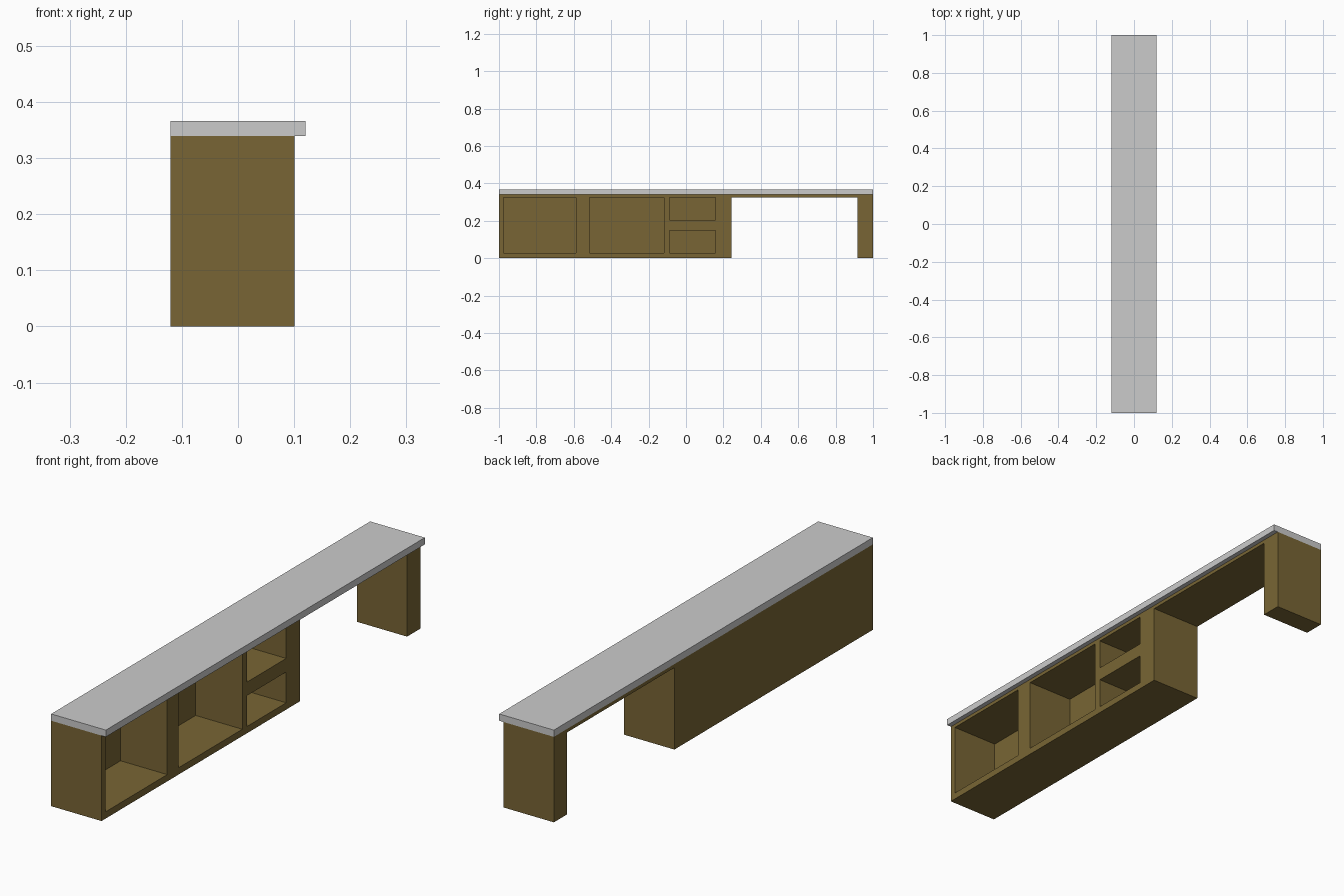
import bpy, bmesh

if "Cube" in bpy.data.objects:
    bpy.data.objects.remove(bpy.data.objects["Cube"])

BACK, FRONT = -0.12, 0.101     # carcass depth along x
TOP_Z, SLAB_Z = 0.339, 0.366   # underside and top of the worktop
UNDER = 0.325                  # underside of the bridge, top of the openings


def link(name, bm):
    mesh = bpy.data.meshes.new(name)
    bm.to_mesh(mesh)
    bm.free()
    obj = bpy.data.objects.new(name, mesh)
    bpy.context.collection.objects.link(obj)
    return obj


def box(name, x0, x1, y0, y1, z0, z1):
    bm = bmesh.new()
    bmesh.ops.create_cube(bm, size=1)
    for v in bm.verts:
        v.co.x = x1 if v.co.x > 0 else x0
        v.co.y = y1 if v.co.y > 0 else y0
        v.co.z = z1 if v.co.z > 0 else z0
    return link(name, bm)


def extruded_profile(name, outline, x0, x1):
    bm = bmesh.new()
    face = bm.faces.new([bm.verts.new((x0, y, z)) for y, z in outline])
    side = bmesh.ops.extrude_face_region(bm, geom=[face])
    verts = [g for g in side["geom"] if isinstance(g, bmesh.types.BMVert)]
    bmesh.ops.translate(bm, verts=verts, vec=(x1 - x0, 0, 0))
    bmesh.ops.recalc_face_normals(bm, faces=bm.faces)
    return link(name, bm)


# Worktop, overhanging the open side
box("worktop", -0.12, 0.12, -1, 1, TOP_Z, SLAB_Z)

# Wooden carcass: cabinet, thin bridge and end leg in one profile
carcass = extruded_profile("cabinet_carcass", [
    (-1, 0), (0.244, 0), (0.244, UNDER), (0.916, UNDER),
    (0.916, 0), (1, 0), (1, TOP_Z), (-1, TOP_Z)], BACK, FRONT)
wood = bpy.data.materials.new("wood")
wood.diffuse_color = (0.19, 0.131, 0.035, 1)
wood.use_nodes = True
wood.node_tree.nodes["Principled BSDF"].inputs["Base Color"].default_value = wood.diffuse_color
carcass.data.materials.append(wood)

# Shelf openings: two large, two small stacked (y0, y1, z0, z1)
openings = [
    (-0.976, -0.588, 0.027, UNDER),
    (-0.516, -0.117, 0.027, UNDER),
    (-0.089, 0.158, 0.027, 0.149),
    (-0.089, 0.158, 0.203, UNDER),
]
for i, (y0, y1, z0, z1) in enumerate(openings):
    cutter = box(f"opening_cutter_{i}", BACK + 0.016, FRONT + 0.05, y0, y1, z0, z1)
    cutter.data.materials.append(wood)
    cutter.hide_render = True
    cutter.hide_set(True)
    cut = carcass.modifiers.new(f"opening_{i}", "BOOLEAN")
    cut.operation = "DIFFERENCE"
    cut.solver = "EXACT"
    cut.object = cutter
